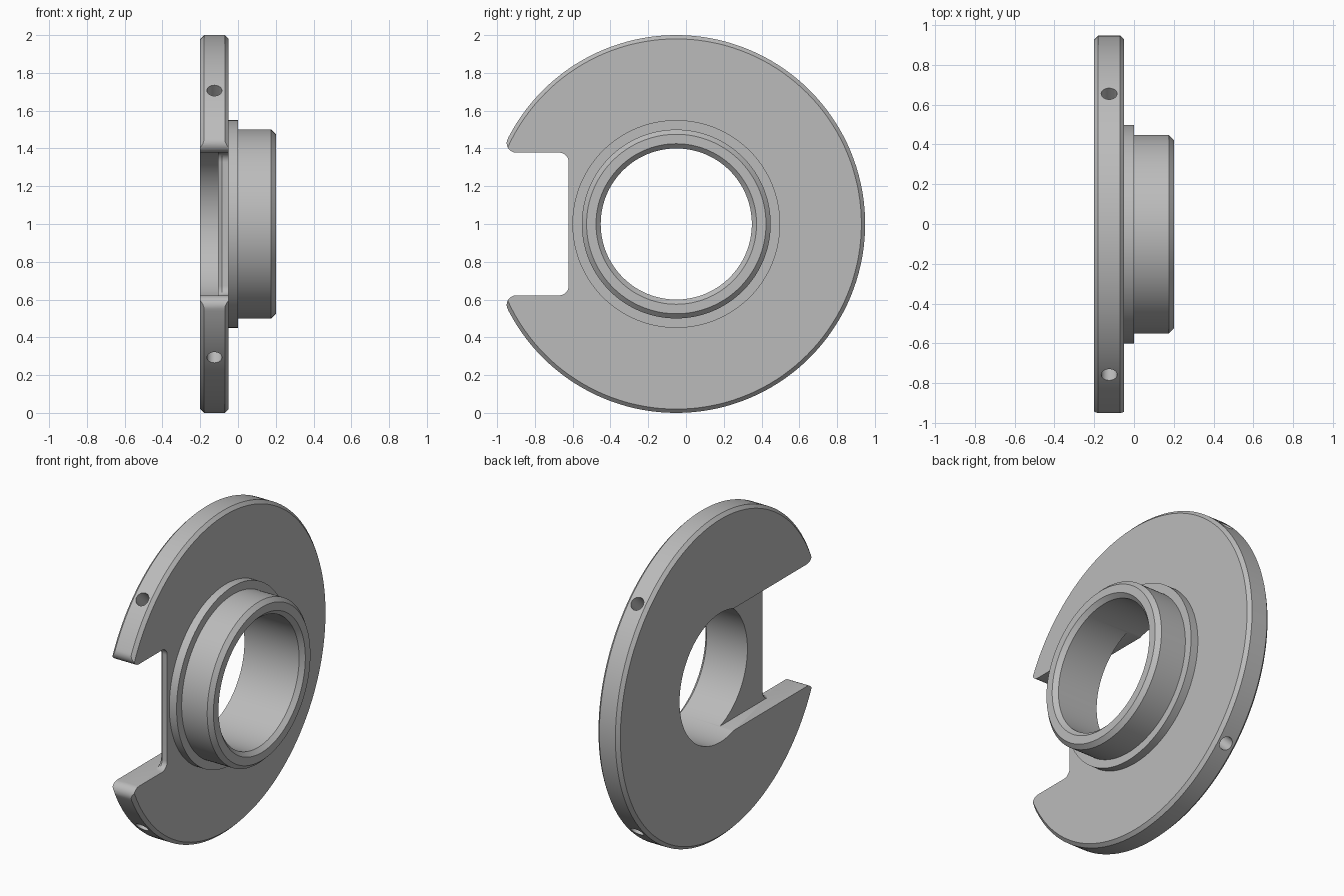
import bpy, bmesh
from math import pi, sin, cos, sqrt, atan2, radians
from mathutils import Matrix, Vector

if "Cube" in bpy.data.objects:
    bpy.data.objects.remove(bpy.data.objects["Cube"], do_unlink=True)

AXIS = Vector((0, -0.0515, 1))   # centre of the bore, which runs along x
HALF = 0.378                     # half height of the slot
BACK = -0.2
FRONT = -0.05                    # plate faces along x
FILLET = 0.05

steel = bpy.data.materials.new("steel_grey")
steel.use_nodes = True
grey = (0.5, 0.5, 0.5, 1)
steel.diffuse_color = grey
steel.node_tree.nodes["Principled BSDF"].inputs["Base Color"].default_value = grey


def make_object(name, bm):
    bmesh.ops.recalc_face_normals(bm, faces=bm.faces)
    mesh = bpy.data.meshes.new(name)
    bm.to_mesh(mesh)
    bm.free()
    mesh.materials.append(steel)
    obj = bpy.data.objects.new(name, mesh)
    obj.location = AXIS
    bpy.context.collection.objects.link(obj)
    return obj


def revolve(name, profile, steps=144):
    """Spin a closed (x, radius) profile around the x axis."""
    bm = bmesh.new()
    verts = [bm.verts.new((x, 0, r)) for x, r in profile]
    edges = [bm.edges.new((v, verts[i - 1])) for i, v in enumerate(verts)]
    bmesh.ops.spin(bm, geom=verts + edges, cent=(0, 0, 0), axis=(1, 0, 0),
                   angle=2 * pi, steps=steps, use_duplicate=False)
    bmesh.ops.remove_doubles(bm, verts=bm.verts, dist=1e-5)
    return make_object(name, bm)


def arc(cy, cz, r, start, end, n=8):
    return [(cy + r * cos(start + (end - start) * i / n),
             cz + r * sin(start + (end - start) * i / n)) for i in range(n + 1)]


def slot_outline(wall):
    """Slot open toward -y, with rounded mouth and rounded inner corners."""
    cz = HALF + FILLET
    cy = -sqrt((1 - FILLET) ** 2 - cz ** 2)
    a = atan2(cz, cy)
    upper = [(1.2 * cos(a), 1.2 * sin(a))]
    upper += arc(cy, cz, FILLET, a, 1.5 * pi)
    upper += arc(wall - FILLET, HALF - FILLET, FILLET, pi / 2, 0)
    return upper + [(y, -z) for y, z in reversed(upper)]


def slot_cutter(name, sections):
    """Loft slot outlines through (x, wall position) sections."""
    bm = bmesh.new()
    rings = [[bm.verts.new((x, y, z)) for y, z in slot_outline(wall)]
             for x, wall in sections]
    for low, high in zip(rings, rings[1:]):
        for i in range(len(low)):
            bm.faces.new((low[i - 1], low[i], high[i], high[i - 1]))
    bm.faces.new(rings[0])
    bm.faces.new(rings[-1])
    return make_object(name, bm)


def hole_cutter(name, angle):
    """Blind radial hole in the rim."""
    bm = bmesh.new()
    place = (Matrix.Translation(((BACK + FRONT) / 2, 0, 0))
             @ Matrix.Rotation(angle, 4, 'X') @ Matrix.Translation((0, 0, 0.95)))
    bmesh.ops.create_cone(bm, cap_ends=True, segments=32, radius1=0.04,
                          radius2=0.04, depth=0.3, matrix=place)
    return make_object(name, bm)


def cut(target, cutter):
    bpy.context.view_layer.objects.active = target
    mod = target.modifiers.new("cut", 'BOOLEAN')
    mod.operation = 'DIFFERENCE'
    mod.solver = 'EXACT'
    mod.object = cutter
    bpy.ops.object.modifier_apply(modifier=mod.name)
    bpy.data.objects.remove(cutter, do_unlink=True)


# Plate, stepped shoulder and collar in one turned profile
rim, lip = 0.02, 0.025
collar = revolve("flanged_collar", [
    (BACK, 0.4), (BACK, 1 - rim), (BACK + rim, 1), (FRONT - rim, 1),
    (FRONT, 1 - rim), (FRONT, 0.55), (0, 0.55), (0, 0.5),
    (0.2 - lip, 0.5), (0.2, 0.5 - lip), (0.2, 0.4 + lip), (0.2 - lip, 0.4)])

# Deep recess from the back into the bore, then the chamfered through slot
STEP = -0.105
WALL = -0.57
cut(collar, slot_cutter("recess_cutter", [(-0.3, 0), (STEP, 0)]))
cut(collar, slot_cutter("slot_cutter", [
    (-0.3, WALL + rim), (STEP, WALL + rim), (STEP + rim, WALL), (0.1, WALL)]))

# Four rim holes on the diagonals
for k in range(4):
    cut(collar, hole_cutter("hole_cutter", pi / 4 + k * pi / 2))

bpy.ops.object.select_all(action='DESELECT')
collar.select_set(True)
bpy.context.view_layer.objects.active = collar
bpy.ops.object.shade_smooth_by_angle(angle=radians(30))
